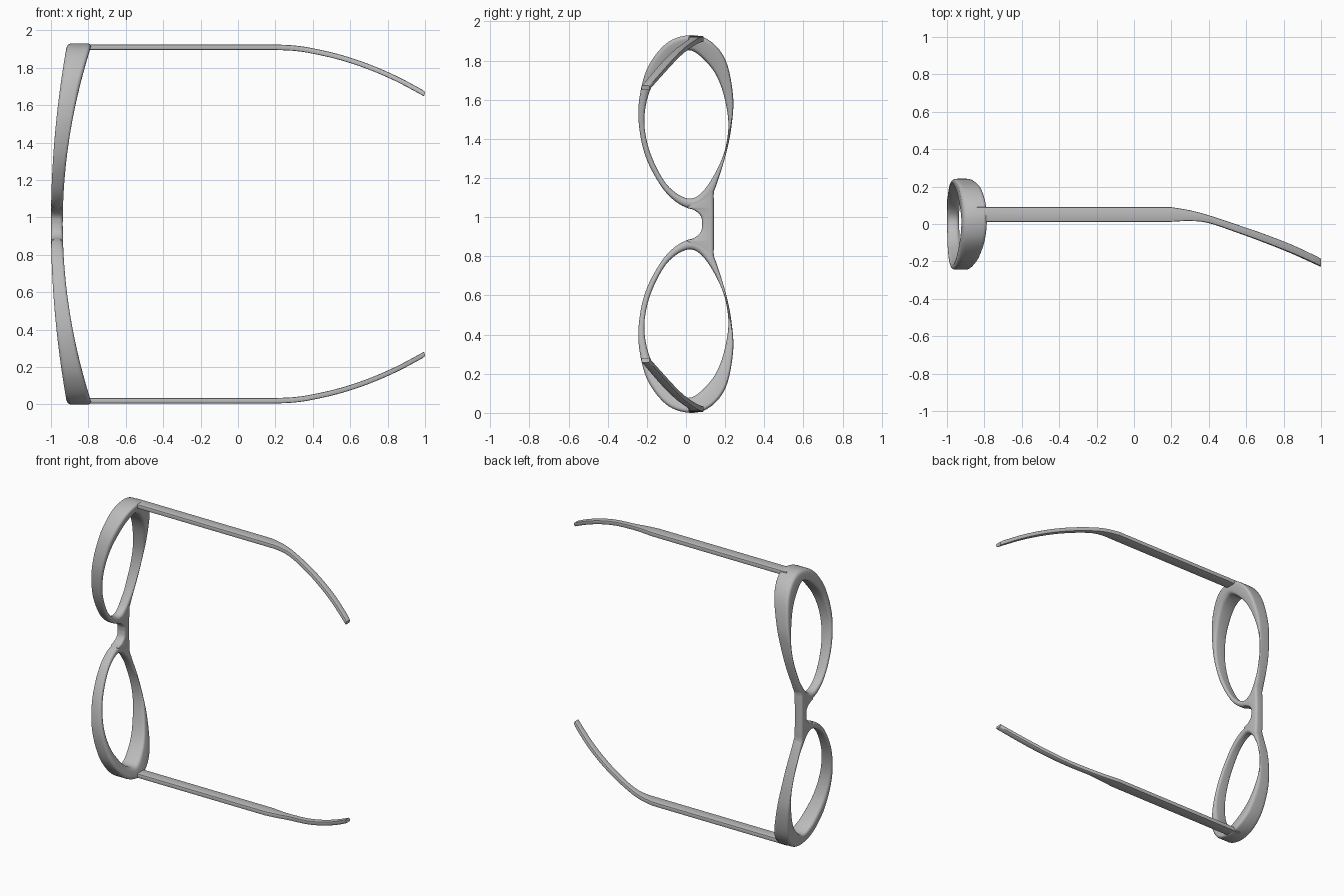
import bpy
import bmesh
import math
from mathutils import Vector

cube = bpy.data.objects.get("Cube")
if cube:
    bpy.data.objects.remove(cube, do_unlink=True)

MIDDLE = 0.965  # height of the symmetry plane between the lenses

grey = bpy.data.materials.new("plain grey")
grey.use_nodes = True
grey.diffuse_color = (0.5, 0.5, 0.5, 1)
grey.node_tree.nodes["Principled BSDF"].inputs["Base Color"].default_value = grey.diffuse_color


def front_x(d):
    """Curved front surface, by distance from the symmetry plane."""
    return -1 + 0.093 * d * d


def back_x(d):
    return -0.937 + 0.168 * d * d


def spline(points, steps, closed):
    """Catmull-Rom curve through the points."""
    pts = [Vector(p) for p in points]
    n = len(pts)

    def at(i):
        return pts[i % n] if closed else pts[max(0, min(n - 1, i))]

    result = []
    for i in range(n if closed else n - 1):
        a, b, c, d = (at(i + k) for k in (-1, 0, 1, 2))
        for s in range(steps):
            t = s / steps
            result.append(0.5 * (2 * b + (c - a) * t + (2 * a - 5 * b + 4 * c - d) * t * t
                                 + (3 * b - a - 3 * c + d) * t ** 3))
    if not closed:
        result.append(pts[-1])
    return result


def rounded_section(width, depth, radius, arc=4):
    """Rounded rectangle as (across, deep) pairs, starting at the origin corner."""
    r = min(radius, width * 0.42, depth * 0.42)
    corners = ((r, r), (width - r, r), (width - r, depth - r), (r, depth - r))
    section = []
    for k, (u, v) in enumerate(corners):
        for s in range(arc + 1):
            a = math.pi + (k + s / arc) * math.pi / 2
            section.append((u + r * math.cos(a), v + r * math.sin(a)))
    return section


def loft(name, rings, closed):
    """Skin a row of equal rings, capping the ends of an open row."""
    bm = bmesh.new()
    rows = [[bm.verts.new(p) for p in ring] for ring in rings]
    size = len(rows[0])
    for i in range(len(rows) if closed else len(rows) - 1):
        a, b = rows[i], rows[(i + 1) % len(rows)]
        for j in range(size):
            k = (j + 1) % size
            bm.faces.new((a[j], a[k], b[k], b[j]))
    if not closed:
        bm.faces.new(rows[0])
        bm.faces.new(rows[-1])
    bmesh.ops.recalc_face_normals(bm, faces=bm.faces)
    mesh = bpy.data.meshes.new(name)
    bm.to_mesh(mesh)
    bm.free()
    mesh.materials.append(grey)
    obj = bpy.data.objects.new(name, mesh)
    bpy.context.collection.objects.link(obj)
    bpy.ops.object.select_all(action='DESELECT')
    obj.select_set(True)
    bpy.context.view_layer.objects.active = obj
    bpy.ops.object.shade_smooth_by_angle(angle=math.radians(40))
    return obj


# Lens rim outlines: (across, distance from the symmetry plane)
OUTER = [(.03, .965), (.13, .93), (.205, .83), (.24, .66), (.235, .52), (.205, .36),
         (.14, .16), (.09, .1), (.02, .08), (-.06, .12), (-.135, .205), (-.21, .355),
         (-.243, .535), (-.23, .69), (-.185, .82), (-.09, .93)]
INNER = [(.03, .885), (.12, .81), (.175, .715), (.21, .58), (.215, .47), (.19, .35),
         (.135, .235), (.075, .155), (.015, .13), (-.06, .165), (-.125, .24), (-.19, .385),
         (-.213, .535), (-.185, .68), (-.12, .795), (-.05, .865)]


def make_rim(name, side):
    rings = []
    for outer, inner in zip(spline(OUTER, 6, True), spline(INNER, 6, True)):
        across = (outer - inner).normalized()
        width = (outer - inner).length
        d = (outer.y + inner.y) / 2
        ring = []
        for u, v in rounded_section(width, back_x(d) - front_x(d), 0.022):
            p = inner + across * u
            depth = v / (back_x(d) - front_x(d))
            x = front_x(p.y) + depth * (back_x(p.y) - front_x(p.y))
            ring.append((x, p.x, MIDDLE + side * p.y))
        rings.append(ring)
    return loft(name, rings, True)


# Bridge half profile: (distance from the symmetry plane, notch edge, top edge)
BRIDGE = [(0, .083, .142), (.035, .078, .142), (.058, .06, .142), (.074, .035, .142),
          (.084, .005, .142), (.105, .02, .142), (.125, .05, .142), (.155, .09, .142),
          (.2, .125, .15)]


def make_bridge():
    half = spline(BRIDGE, 4, False)
    rows = [(-p.x, p.y, p.z) for p in reversed(half[1:])] + [tuple(p) for p in half]
    rings = []
    for d, low, high in rows:
        depth = back_x(d) - front_x(d)
        rings.append([(front_x(d) + v, low + u, MIDDLE + d)
                      for u, v in rounded_section(high - low, depth, 0.016)])
    return loft("bridge", rings, False)


# Temple arm: (x, lower edge, upper edge, distance of its middle from the symmetry plane)
STRAIGHT = [(-.84, .012, .09, .945), (.2, .012, .09, .945)]
CURVED = [(.2, .012, .09, .945), (.3, .016, .073, .94), (.4, .005, .046, .925),
          (.55, -.045, -.004, .89), (.7, -.1, -.056, .84), (.85, -.16, -.115, .775),
          (1, -.228, -.186, .695)]


def make_temple(name, side):
    path = [Vector(p) for p in STRAIGHT[:1]] + spline(CURVED, 5, False)
    rings = []
    for i, p in enumerate(path):
        # tilt each section across the path, so that the arm keeps its thickness
        a, b = path[max(0, i - 1)], path[min(len(path) - 1, i + 1)]
        run = Vector((b[0] - a[0], b[3] - a[3])).normalized()
        thick = 0.03 - 0.004 * max(0, p[0])
        ring = []
        for u, v in rounded_section(p[2] - p[1], thick, 0.006, 2):
            w = v - thick / 2
            x = min(1, p[0] - run.y * w)
            ring.append((x, p[1] + u, MIDDLE + side * (p[3] + run.x * w)))
        rings.append(ring)
    return loft(name, rings, False)


make_bridge()
for label, side in (("upper", 1), ("lower", -1)):
    make_rim(label + "_lens_rim", side)
    make_temple(label + "_temple_arm", side)
